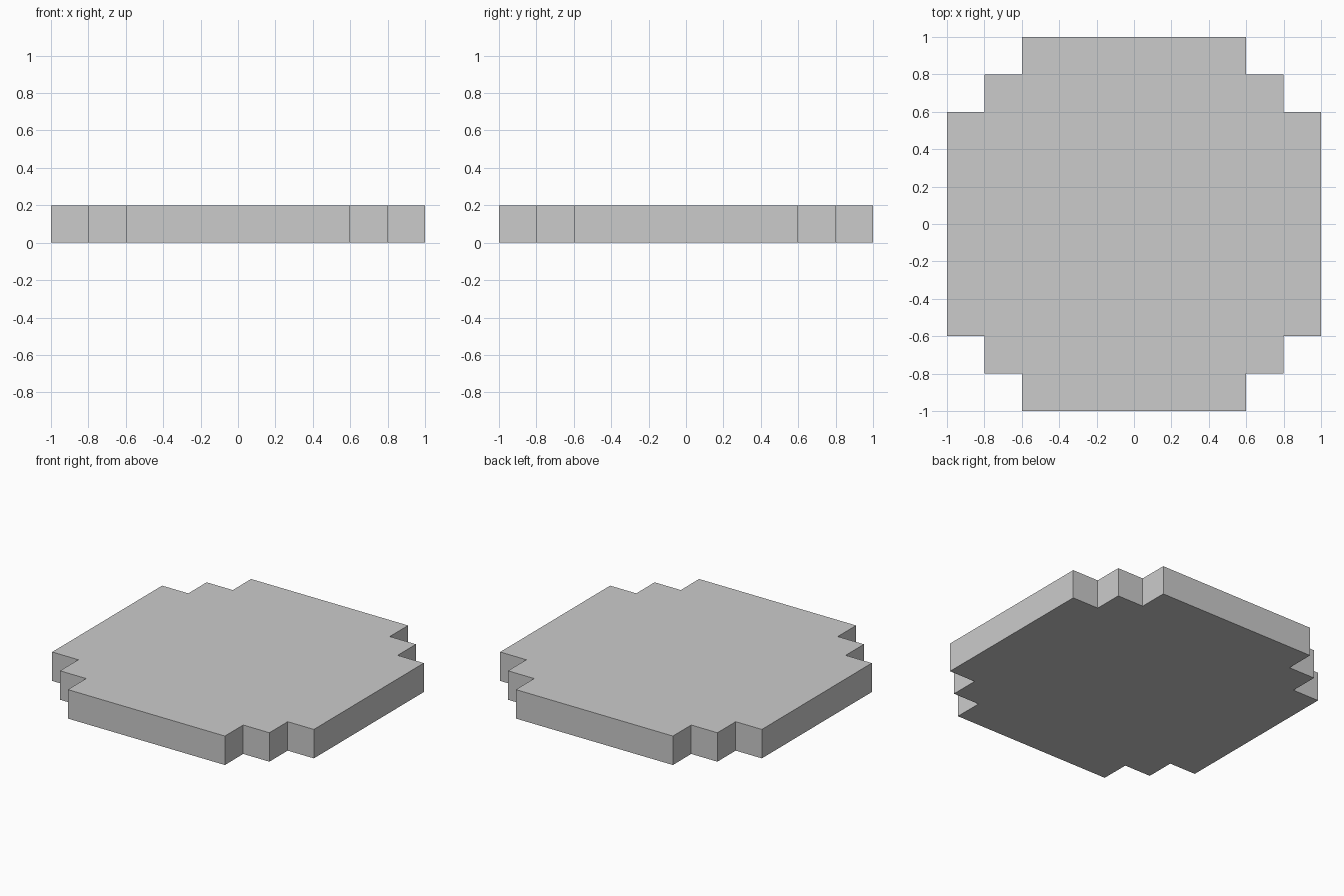
import bpy, bmesh

if "Cube" in bpy.data.objects:
    bpy.data.objects.remove(bpy.data.objects["Cube"])

HEIGHT = 0.2
# stepped corner in the +x +y quadrant, counter-clockwise
corner = [(1, 0.6), (0.8, 0.6), (0.8, 0.8), (0.6, 0.8), (0.6, 1)]

# mirror the corner into all four quadrants to get the outline
outline = (corner
           + [(-x, y) for x, y in reversed(corner)]
           + [(-x, -y) for x, y in corner]
           + [(x, -y) for x, y in reversed(corner)])

# stepped round slab: outline face extruded upward
bm = bmesh.new()
base = bm.faces.new([bm.verts.new((x, y, 0)) for x, y in outline])
top = bmesh.ops.extrude_face_region(bm, geom=[base], use_keep_orig=True)
bmesh.ops.translate(bm, vec=(0, 0, HEIGHT),
                    verts=[g for g in top["geom"] if isinstance(g, bmesh.types.BMVert)])
bmesh.ops.recalc_face_normals(bm, faces=bm.faces)

mesh = bpy.data.meshes.new("stepped_slab")
bm.to_mesh(mesh)
bm.free()
slab = bpy.data.objects.new("stepped_slab", mesh)
bpy.context.collection.objects.link(slab)
